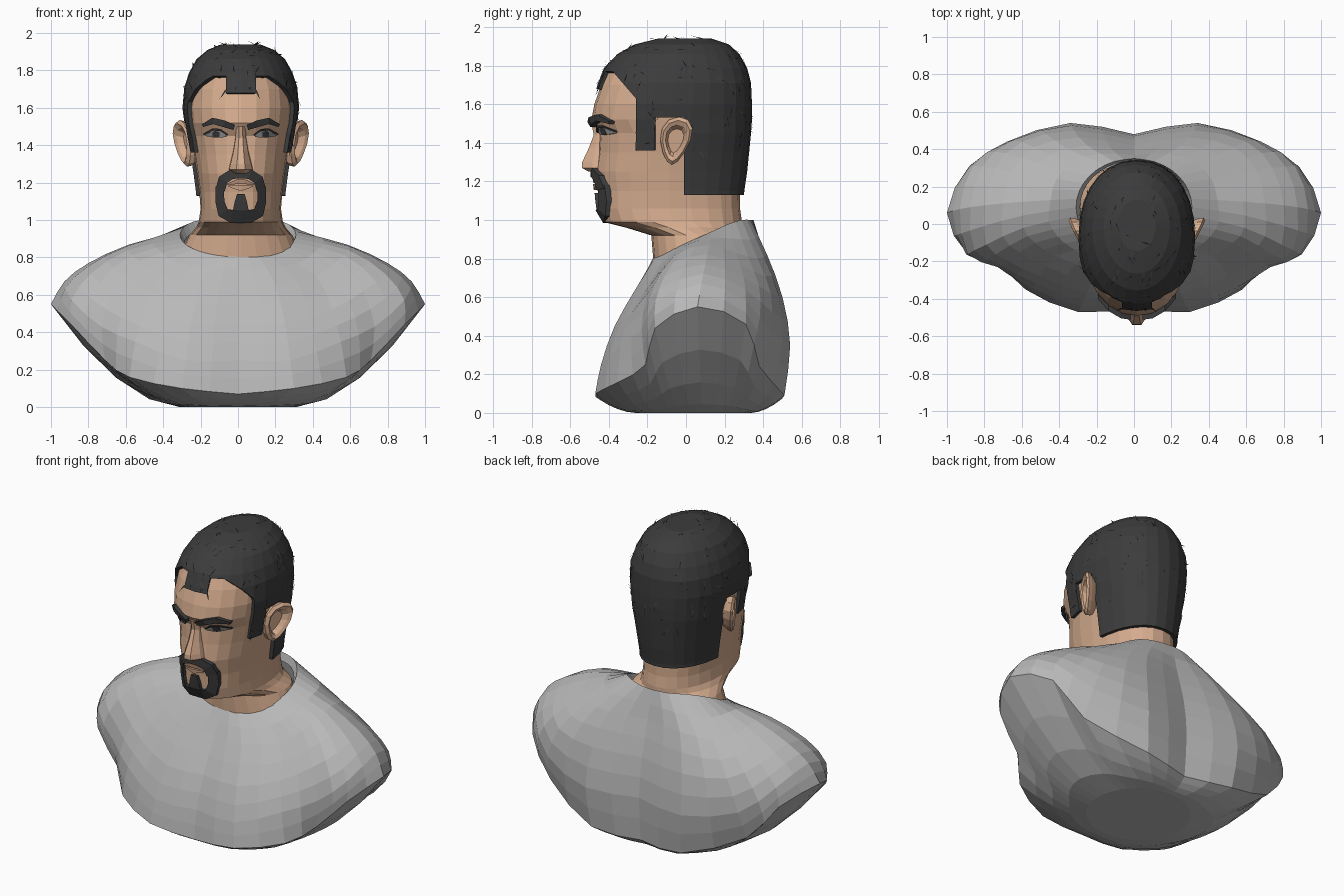
import bpy, bmesh, math, random
from mathutils import Vector

if "Cube" in bpy.data.objects:
    bpy.data.objects.remove(bpy.data.objects["Cube"])

random.seed(4)
SHIFT = 0.015  # the head sits slightly off the body's centre


def material(name, r, g, b):
    m = bpy.data.materials.new(name)
    m.diffuse_color = (r, g, b, 1)
    m.use_nodes = True
    m.node_tree.nodes["Principled BSDF"].inputs["Base Color"].default_value = m.diffuse_color
    return m


SHIRT = material("shirt grey", 0.48, 0.48, 0.48)
SKIN = material("skin tan", 0.66, 0.41, 0.27)
HAIR = material("hair charcoal", 0.045, 0.045, 0.045)
LIP = material("lip brown", 0.50, 0.29, 0.20)
EYE = material("eye grey", 0.33, 0.33, 0.33)
IRIS = material("iris dark", 0.05, 0.05, 0.055)


def finish(name, bm, mat, dx=0.0):
    bmesh.ops.remove_doubles(bm, verts=bm.verts, dist=0.0005)
    bmesh.ops.recalc_face_normals(bm, faces=bm.faces)
    me = bpy.data.meshes.new(name)
    bm.to_mesh(me)
    bm.free()
    me.materials.append(mat)
    ob = bpy.data.objects.new(name, me)
    ob.location.x = dx
    bpy.context.collection.objects.link(ob)
    return ob


def loft_bm(rings, first=True, last=True):
    bm = bmesh.new()
    vs = [[bm.verts.new(p) for p in r] for r in rings]
    n = len(vs[0])
    for a, b in zip(vs, vs[1:]):
        for i in range(n):
            j = (i + 1) % n
            bm.faces.new((a[i], a[j], b[j], b[i]))
    if first:
        bm.faces.new(vs[0])
    if last:
        bm.faces.new(vs[-1])
    return bm


def smooth_path(pts, k):
    """Catmull-Rom curve through pts, k steps per span."""
    P = [2 * pts[0] - pts[1]] + pts + [2 * pts[-1] - pts[-2]]
    out = []
    for i in range(1, len(P) - 2):
        a, b, c, d = P[i - 1:i + 3]
        for s in range(k):
            t = s / k
            out.append(0.5 * (2 * b + (c - a) * t + (2 * a - 5 * b + 4 * c - d) * t * t
                              + (3 * b - a - 3 * c + d) * t ** 3))
    return out + [pts[-1]]


# ---- Shirt: stations from front centre round to back centre, collar to rim
STATIONS = [
    [(0, -.24, .66), (0, -.35, .45), (0, -.42, .25), (0, -.45, .07)],
    [(.20, -.25, .66), (.25, -.37, .45), (.28, -.44, .25), (.30, -.47, .10)],
    [(.42, -.17, .70), (.50, -.28, .52), (.55, -.34, .35), (.58, -.35, .16)],
    [(.53, -.10, .78), (.67, -.20, .62), (.73, -.23, .43), (.71, -.21, .25)],
    [(.59, -.02, .84), (.79, -.11, .71), (.89, -.16, .57), (.89, -.16, .44)],
    [(.58, .12, .87), (.80, .10, .77), (.93, .08, .67), (1.0, .06, .55)],
    [(.55, .26, .83), (.74, .30, .70), (.86, .31, .58), (.88, .31, .46)],
    [(.45, .37, .80), (.60, .44, .62), (.68, .44, .42), (.70, .38, .24)],
    [(.25, .42, .82), (.32, .50, .60), (.34, .54, .35), (.32, .51, .09)],
    [(0, .39, .82), (0, .45, .60), (0, .48, .35), (0, .46, .07)],
]
columns = []
for i, st in enumerate(STATIONS):
    a = math.radians(20 * i - 90)
    x, y = 0.31 * math.cos(a), 0.09 + 0.26 * math.sin(a)
    collar = Vector((x, y, min(1.0, 0.88 + 0.45 * y)))
    columns.append(smooth_path([collar] + [Vector(p) for p in st], 2))
rings = []
for row in zip(*columns):
    half = smooth_path(list(row), 2)
    rings.append(half + [Vector((-p.x, p.y, p.z)) for p in half[-2:0:-1]])
# folded-in collar edge
inner = [Vector((p.x * .93, .09 + (p.y - .09) * .95, p.z - .05)) for p in rings[0]]
# rounded underside shrinking to a flat oval base
rim, n = rings[-1], len(rings[-1])
for t in (0.25, 0.5, 0.75, 1.0):
    ring = []
    for i, p in enumerate(rim):
        a = 2 * math.pi * i / n - math.pi / 2
        q = Vector((0.31 * math.cos(a), 0.04 + 0.30 * math.sin(a), 0))
        c = p.lerp(q, t)
        c.z = max(p.z, 0) * (1 - t) ** 1.8
        ring.append(c)
    rings.append(ring)
finish("shirt", loft_bm([inner] + rings, first=False), SHIRT)

# ---- Head sections: z, front y, back y, half width, squareness
HEAD = [
    (.80, -.17, .33, .33, 2), (.92, -.18, .31, .275, 2), (.96, -.31, .29, .24, 2),
    (.99, -.43, .29, .225, 2.2), (1.06, -.45, .28, .215, 2.3), (1.15, -.455, .28, .222, 2.2),
    (1.25, -.47, .295, .235, 2.2), (1.35, -.455, .305, .25, 2.2), (1.45, -.45, .315, .27, 2.2),
    (1.52, -.49, .32, .28, 2.2), (1.60, -.475, .32, .29, 2.2), (1.70, -.44, .315, .28, 2.2),
    (1.77, -.41, .295, .255, 2.1), (1.84, -.34, .255, .215, 2), (1.89, -.25, .20, .155, 2),
    (1.92, -.13, .11, .08, 2),
]


def section(z):
    for a, b in zip(HEAD, HEAD[1:]):
        if z <= b[0]:
            t = (z - a[0]) / (b[0] - a[0])
            return [u + (v - u) * t for u, v in zip(a, b)]
    return list(HEAD[-1])


def head_ring(sec, seg=24, grow=0.0, lift=0.0):
    z, yf, yb, w, e = sec
    yf, yb, w = yf - grow * .7, yb + grow, w + grow
    out = []
    for i in range(seg):
        a = 2 * math.pi * i / seg
        s, c = math.sin(a), math.cos(a)
        out.append(Vector((w * math.copysign(abs(s) ** (2 / e), s),
                           (yf + yb) / 2 - (yb - yf) / 2 * math.copysign(abs(c) ** (2 / e), c),
                           z + lift)))
    return out


def face_y(x, z):
    _, yf, yb, w, e = section(z)
    return (yf + yb) / 2 - (yb - yf) / 2 * max(0, 1 - abs(x / w) ** e) ** (1 / e)


finish("head_and_neck", loft_bm([head_ring(s) for s in HEAD]), SKIN, SHIFT)

# ---- Hair: grown copy of the skull, cut along the hairline
bm = loft_bm([head_ring(section(1.06), 28, .02)] +
             [head_ring(s, 28, .022, max(0, min(.02, (s[0] - 1.6) * .1))) for s in HEAD[5:]], first=False)
cuts = [((0, 0, z), (0, 0, 1)) for z in (1.13, 1.36, 1.53, 1.68, 1.77)]
cuts += [((0, y, 0), (0, 1, 0)) for y in (-.26, -.16, -.01)]
cuts += [((x, 0, 0), (1, 0, 0)) for x in (-.08, .08)]
cuts += [((0, -.26, 1.63), (0, .14, .12))]
for co, no in cuts:
    bmesh.ops.bisect_plane(bm, geom=bm.verts[:] + bm.edges[:] + bm.faces[:], plane_co=co, plane_no=no)


def is_hair(p):
    if p.y < -.26:
        temple = (p.y + .26) * .14 + (p.z - 1.63) * .12 > 0
        return p.z > 1.77 or (p.z > 1.68 and abs(p.x) < .08) or (temple and p.z > 1.6)
    return p.z > (1.36 if p.y < -.16 else 1.53 if p.y < -.01 else 1.13)


bm.normal_update()
bald = [f for f in bm.faces if not is_hair(f.calc_center_median())]
bmesh.ops.delete(bm, geom=bald, context='FACES')
roots = [(f.calc_center_median(), f.normal.copy()) for f in bm.faces if f.calc_center_median().z > 1.3]
hair = finish("hair", bm, HAIR, SHIFT)
mod = hair.modifiers.new("thickness", 'SOLIDIFY')
mod.thickness, mod.offset = 0.03, -1

# ---- Loose strands lying on the hair
bm = bmesh.new()
for _ in range(110):
    p, nrm = random.choice(roots)
    if nrm.z < 0 and nrm.dot(p - Vector((0, 0, 1.5))) < 0:
        nrm = -nrm
    along = nrm.cross(Vector((random.uniform(-1, 1), random.uniform(-.4, .4), random.uniform(-.3, .3)))).normalized()
    side = nrm.cross(along) * .006
    bm.faces.new([bm.verts.new(q) for q in (p - side, p + side, p + along * .06 + nrm * .012)])
finish("hair_strands", bm, HAIR, SHIFT)


# ---- Bands laid on the face: points are x, z, half width
def band(name, pts, off, mat, depth=.03, closed_mirror=False):
    if closed_mirror:
        pts = [(-x, z, h) for x, z, h in pts[:0:-1]] + pts
    rings = []
    for i, (x, z, h) in enumerate(pts):
        a, b = pts[max(i - 1, 0)], pts[min(i + 1, len(pts) - 1)]
        t = Vector((b[0] - a[0], b[1] - a[1])).normalized()
        l, r = (x - t.y * h, z + t.x * h), (x + t.y * h, z - t.x * h)
        y1, y2 = face_y(*l), face_y(*r)
        rings.append([(l[0], y1 - off, l[1]), (r[0], y2 - off, r[1]),
                      (r[0], y2 - off + depth, r[1]), (l[0], y1 - off + depth, l[1])])
    finish(name, loft_bm(rings), mat, SHIFT)


band("moustache", [(0, 1.245, .022), (.05, 1.245, .026), (.095, 1.215, .027), (.11, 1.16, .025)],
     .028, HAIR, closed_mirror=True)
band("goatee", [(0, 1.018, .034), (.05, 1.02, .034), (.095, 1.04, .03), (.112, 1.10, .024), (.112, 1.18, .022)],
     .022, HAIR, closed_mirror=True)
band("soul_patch", [(0, 1.14, .02), (0, 1.10, .032), (0, 1.05, .042)], .02, HAIR)
band("upper_lip", [(-.075, 1.19, .004), (-.02, 1.205, .012), (.02, 1.205, .012), (.075, 1.19, .004)], .02, LIP)
band("lower_lip", [(-.065, 1.182, .004), (0, 1.17, .015), (.065, 1.182, .004)], .022, SKIN)

# ---- Eyes, brows, ears on both sides
for s, side in ((-1, "left"), (1, "right")):
    def m(pts):
        return [(s * x, z, h) for x, z, h in pts]
    band(side + "_brow", m([(.035, 1.495, .014), (.09, 1.515, .018), (.15, 1.53, .017), (.205, 1.505, .008)]), .03, HAIR, .04)
    band(side + "_eye", m([(.075, 1.448, .003), (.11, 1.458, .018), (.15, 1.46, .018), (.19, 1.452, .003)]), .012, EYE, .009)
    band(side + "_iris", m([(.115, 1.458, .012), (.132, 1.458, .018), (.15, 1.458, .012)]), .016, IRIS, .009)
    band(side + "_eyelid", m([(.07, 1.455, .004), (.11, 1.482, .006), (.15, 1.484, .006), (.2, 1.458, .004)]), .02, HAIR, .009)

    # ear: oval rim around a sunken bowl, leaning out at the back
    rings = []
    for scale, d in ((.75, -.03), (.95, .01), (1, .035), (.85, .05), (.66, .04), (.5, .01)):
        ring = []
        for i in range(12):
            a = 2 * math.pi * i / 12
            u, v = .078 * scale * math.cos(a), .125 * scale * math.sin(a)
            u *= 1 + .35 * math.sin(a)
            ring.append((s * (.272 + d + .5 * u + .16 * v), -.055 + u + .15 * v, 1.41 + v))
        rings.append(ring)
    finish(side + "_ear", loft_bm(rings), SKIN, SHIFT)

# ---- Nose: tapered ridge with wider wings at the base
rings = []
for z, w, yf in ((1.50, .028, -.49), (1.44, .03, -.478), (1.37, .042, -.505), (1.30, .06, -.538),
                 (1.27, .068, -.54), (1.25, .05, -.505)):
    rings.append([(-w, -.43, z), (-w * .9, (yf * .4 - .45 * .6), z), (-w * .35, yf, z),
                  (w * .35, yf, z), (w * .9, (yf * .4 - .45 * .6), z), (w, -.43, z)])
finish("nose", loft_bm(rings), SKIN, SHIFT)
